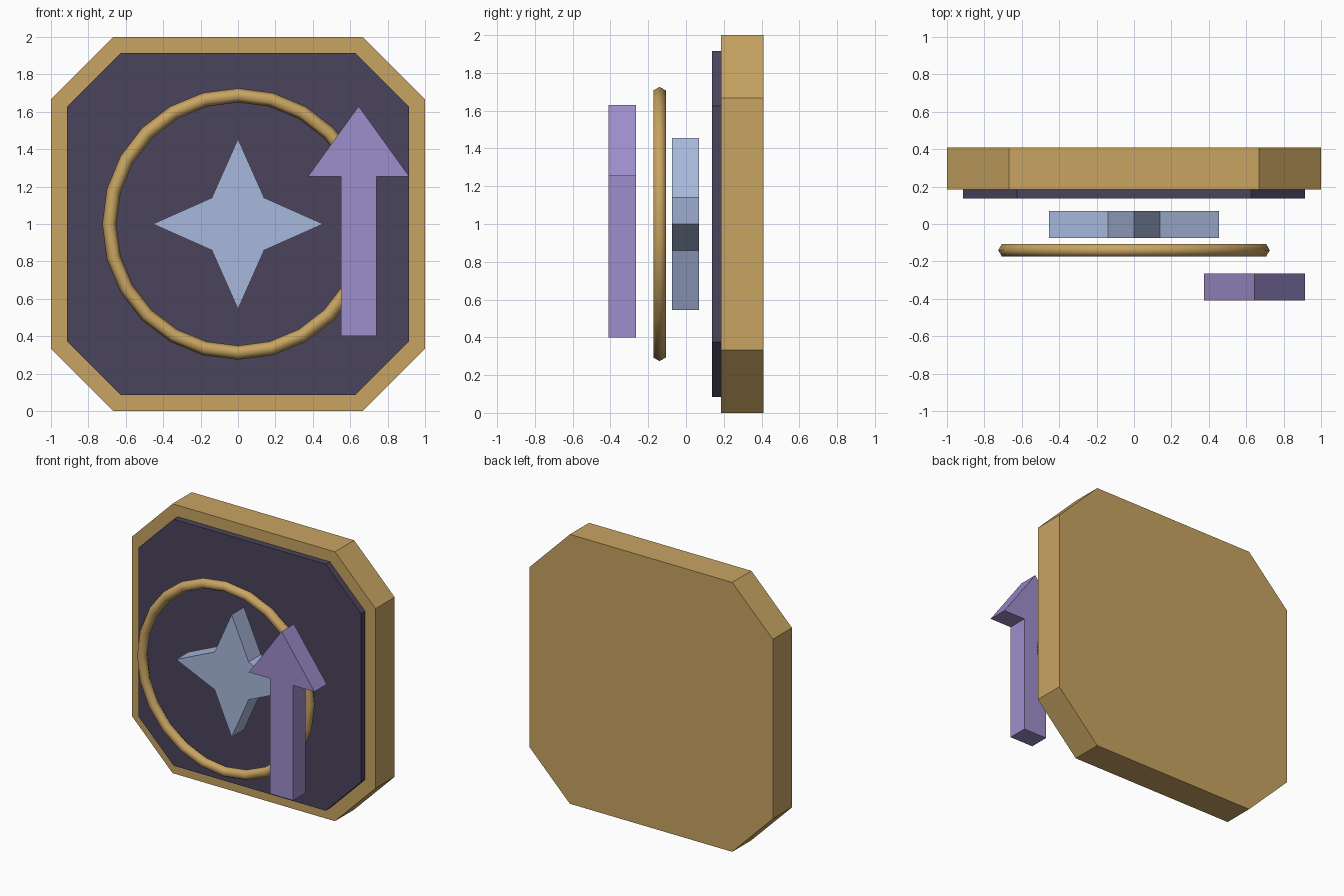
import bpy, bmesh, math

if "Cube" in bpy.data.objects:
    bpy.data.objects.remove(bpy.data.objects["Cube"])


def linear(c):
    c /= 255
    return c / 12.92 if c <= 0.04045 else ((c + 0.055) / 1.055) ** 2.4


def material(name, r, g, b):
    m = bpy.data.materials.new(name)
    m.diffuse_color = (linear(r), linear(g), linear(b), 1)
    m.use_nodes = True
    m.node_tree.nodes["Principled BSDF"].inputs["Base Color"].default_value = m.diffuse_color
    return m


gold = material("gold", 200, 164, 98)
dark = material("dark violet", 75, 68, 93)
blue = material("pale blue", 168, 184, 220)
purple = material("purple", 158, 142, 204)


def finish(name, bm, mat):
    bmesh.ops.recalc_face_normals(bm, faces=bm.faces)
    mesh = bpy.data.meshes.new(name)
    bm.to_mesh(mesh)
    bm.free()
    mesh.materials.append(mat)
    ob = bpy.data.objects.new(name, mesh)
    bpy.context.collection.objects.link(ob)
    return ob


def slab(name, outline, y0, y1, mat):
    """Extrude an x-z outline from y0 back to y1."""
    bm = bmesh.new()
    face = bm.faces.new([bm.verts.new((x, y0, z)) for x, z in outline])
    ext = bmesh.ops.extrude_face_region(bm, geom=[face], use_keep_orig=True)
    moved = [v for v in ext["geom"] if isinstance(v, bmesh.types.BMVert)]
    bmesh.ops.translate(bm, verts=moved, vec=(0, y1 - y0, 0))
    return finish(name, bm, mat)


def octagon(h, c):
    """Square of half size h with corners cut at c, centred on z = 1."""
    pts = [(h, -c), (h, c), (c, h), (-c, h), (-h, c), (-h, -c), (-c, -h), (c, -h)]
    return [(x, z + 1) for x, z in pts]


# Backing plate and dark front panel
slab("backing_plate", octagon(1.0, 0.667), 0.185, 0.41, gold)
slab("front_panel", octagon(0.915, 0.625), 0.137, 0.185, dark)

# Four-pointed star
star = []
for i in range(8):
    a = i * math.pi / 4
    r = 0.14 * math.sqrt(2) if i % 2 else 0.455
    star.append((r * math.cos(a), 1 + r * math.sin(a)))
slab("star", star, -0.075, 0.07, blue)

# Upward arrow
half = [(0.095, 0.4), (0.095, 1.255), (0.27, 1.255)]
arrow = ([(0.645 + x, z) for x, z in half] + [(0.645, 1.63)]
         + [(0.645 - x, z) for x, z in reversed(half)])
slab("arrow", arrow, -0.41, -0.265, purple)

# Ring with a six-sided section
bpy.ops.mesh.primitive_torus_add(
    major_segments=24, minor_segments=6, major_radius=0.688, minor_radius=0.038,
    location=(0, -0.14, 1), rotation=(math.pi / 2, 0, 0))
ring = bpy.context.object
ring.name = "ring"
ring.data.materials.append(gold)
bpy.ops.object.shade_smooth()
